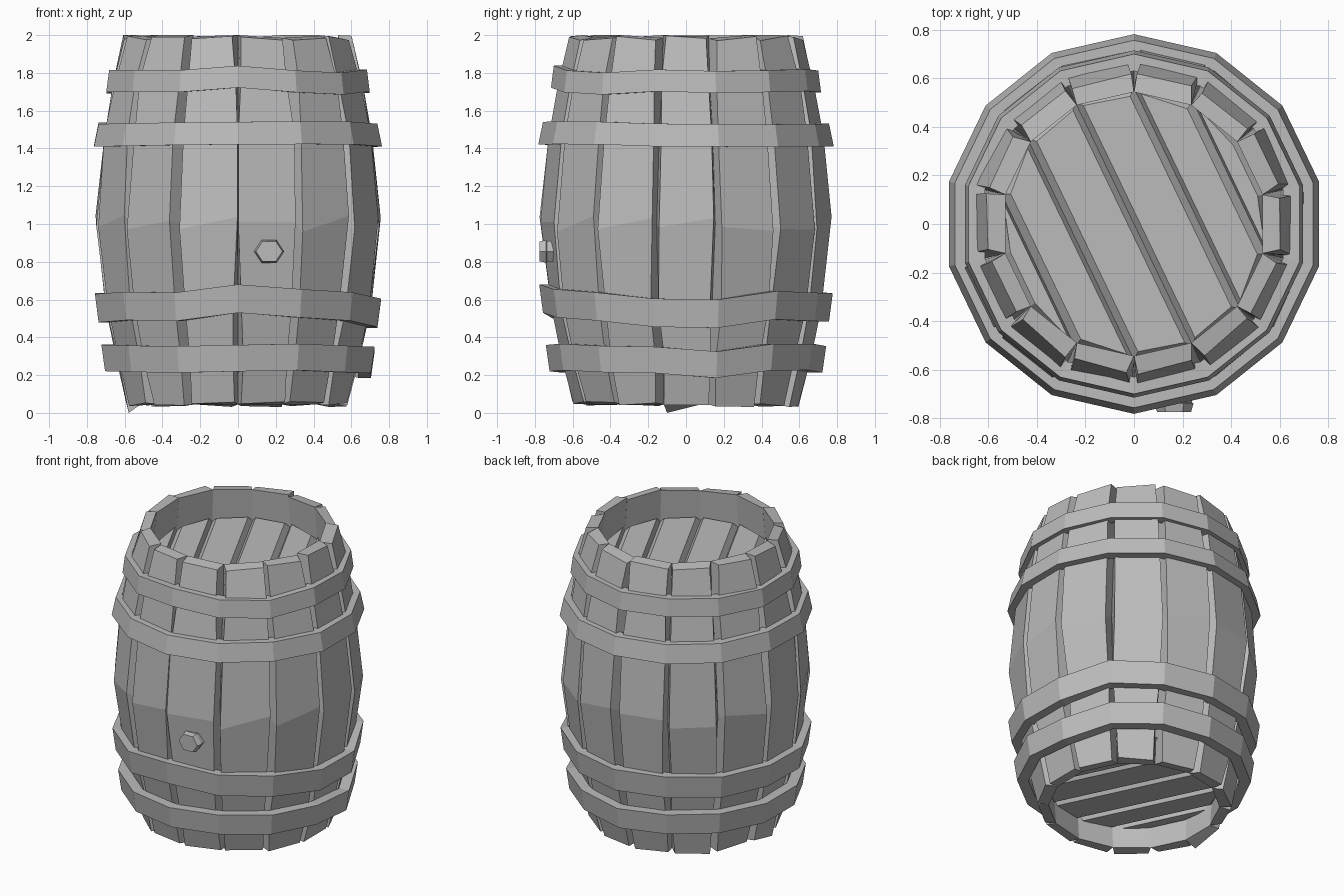
import bpy, bmesh, math, random
from mathutils import Vector, Matrix

random.seed(4)
SIDES = 14
STEP = math.tau / SIDES

cube = bpy.data.objects.get("Cube")
if cube:
    bpy.data.objects.remove(cube, do_unlink=True)

grey = bpy.data.materials.new("plain_grey")
grey.use_nodes = True
grey.diffuse_color = (0.5, 0.5, 0.5, 1)
grey.node_tree.nodes["Principled BSDF"].inputs["Base Color"].default_value = (0.5, 0.5, 0.5, 1)


def finish(name, bm):
    """Turn a bmesh into a flat shaded object."""
    mesh = bpy.data.meshes.new(name)
    bm.to_mesh(mesh)
    bm.free()
    mesh.materials.append(grey)
    obj = bpy.data.objects.new(name, mesh)
    bpy.context.collection.objects.link(obj)
    return obj


def polar(radius, angle, z):
    return Vector((radius * math.cos(angle), radius * math.sin(angle), z))


def loft(name, rings, closed=False):
    """Skin a row of equal sections, closing into a loop or capping the ends."""
    bm = bmesh.new()
    rows = [[bm.verts.new(p) for p in ring] for ring in rings]
    pairs = list(zip(rows, rows[1:]))
    if closed:
        pairs.append((rows[-1], rows[0]))
    else:
        bm.faces.new(rows[0])
        bm.faces.new(rows[-1])
    n = len(rows[0])
    for a, b in pairs:
        for i in range(n):
            j = (i + 1) % n
            bm.faces.new((a[i], a[j], b[j], b[i]))
    bmesh.ops.recalc_face_normals(bm, faces=bm.faces)
    return finish(name, bm)


# Staves: bulging trapezoid planks whose inner edges meet, leaving V gaps outside
# Each row is height, inner radius, outer radius (to the flat middle)
PROFILE = [(0.045, 0.515, 0.585), (0.28, 0.53, 0.64), (0.55, 0.6, 0.7),
           (1.0, 0.68, 0.752), (1.47, 0.62, 0.71), (1.75, 0.55, 0.66),
           (1.985, 0.53, 0.6)]
LAST = len(PROFILE) - 1
FRONT_LEFT, FRONT_RIGHT, SIDE = 11, 10, 7


def stave(k):
    turn = Matrix.Rotation(k * STEP, 4, 'Z')
    rings = []
    for row, (z, inner, outer) in enumerate(PROFILE):
        full = math.tan(STEP / 2)
        section = []
        for side in (-1, 1):
            gap = 0.022 + random.uniform(-0.012, 0.012)
            # One front seam is tight above the middle
            if row in (3, 4) and (k, side) in ((FRONT_LEFT, -1), (FRONT_RIGHT, 1)):
                gap = 0.002
            r = outer + random.uniform(-0.008, 0.008)
            dz = random.uniform(-0.015, 0.015)
            if row == 3:
                dz *= 3
            z_out, z_in = z + dz, z
            if row == 0 and (k, side) == (SIDE, 1):
                z_out = 0.0          # chipped corner that touches the ground
            if row == LAST:
                z_in = min(z_out + 0.012, 2.0)
                if k == 2:
                    z_in = 2.0
            pair = [Vector((r, side * (outer * full - gap), z_out)),
                    Vector((inner, side * inner * full, z_in))]
            section += pair if side < 0 else pair[::-1]
        rings.append([turn @ p for p in section])
    loft(f"stave_{k + 1}", rings)


for k in range(SIDES):
    stave(k)


# Hoops: uneven closed bands; bends shift single corners up or down
def hoop(name, z, half, r_low, r_high, bends):
    rings = []
    for k in range(SIDES):
        a = (k + 0.5) * STEP
        mid = z + bends.get(k, random.uniform(-0.008, 0.008))
        rings.append([polar(r_low, a, mid - half), polar(r_high, a, mid + half),
                      polar(r_high - 0.07, a, mid + half),
                      polar(r_low - 0.07, a, mid - half)])
    loft(name, rings, closed=True)


hoop("top_hoop", 1.755, 0.058, 0.715, 0.7, {10: 0.025, 11: 0, 12: -0.012})
hoop("upper_hoop", 1.475, 0.06, 0.782, 0.757, {10: 0.006})
hoop("lower_hoop", 0.56, 0.075, 0.757, 0.777,
     {10: 0.045, 11: 0.02, 13: -0.03, 0: -0.035, 1: 0.01})
hoop("bottom_hoop", 0.29, 0.07, 0.722, 0.742, {13: -0.01, 0: -0.035, 1: 0.005})


# Lids: parallel boards between opposite rim corners, raised with bevelled edges
def lid(name, z, up):
    bm = bmesh.new()
    pairs = [[bm.verts.new(polar(0.56, STEP + s * (i + 0.5) * STEP, z)) for s in (-1, 1)]
             for i in range(SIDES // 2)]
    for (a, b), (c, d) in zip(pairs, pairs[1:]):
        bm.faces.new((a, b, d, c))
    bm.normal_update()
    for f in bm.faces:
        if f.normal.z * up < 0:
            f.normal_flip()
    bm.normal_update()
    bmesh.ops.inset_individual(bm, faces=bm.faces[:], thickness=0.038, depth=0.035)
    finish(name, bm)


lid("top_lid", 1.775, 1)
lid("bottom_lid", 0.22, -1)

# Bung: a six sided plug standing out from the front
bung = []
for y, size in ((-0.66, 0.066), (-0.735, 0.074), (-0.74, 0.08), (-0.775, 0.07)):
    bung.append([Vector((0.165 + size * math.cos(i * math.tau / 6), y,
                         0.855 + 0.87 * size * math.sin(i * math.tau / 6)))
                 for i in range(6)])
loft("bung", bung)
